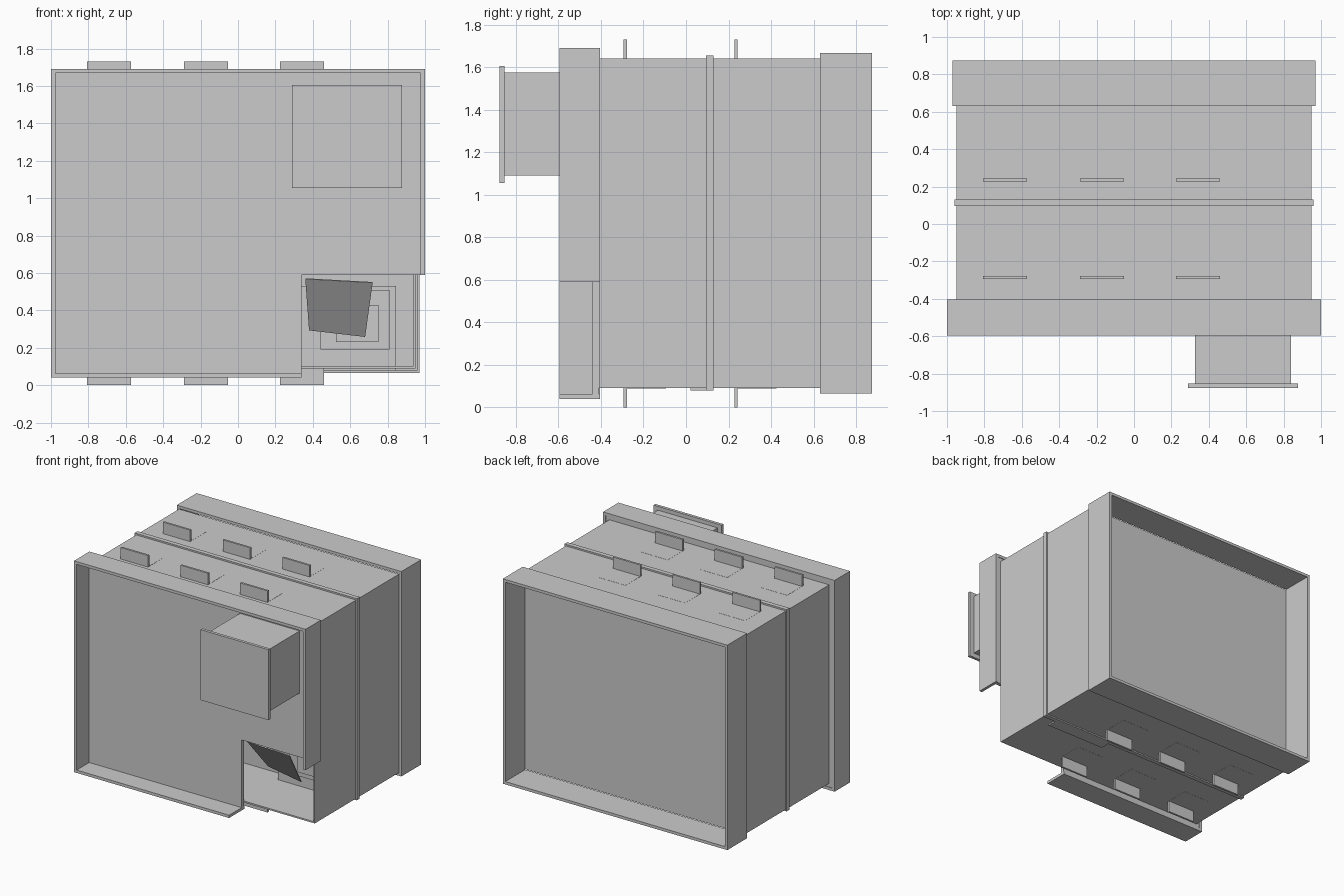
import bpy
import bmesh

if "Cube" in bpy.data.objects:
    bpy.data.objects.remove(bpy.data.objects["Cube"])


def make_object(name, bm):
    bmesh.ops.recalc_face_normals(bm, faces=bm.faces[:])
    mesh = bpy.data.meshes.new(name)
    bm.to_mesh(mesh)
    bm.free()
    ob = bpy.data.objects.new(name, mesh)
    bpy.context.collection.objects.link(ob)
    return ob


def extrude_y(name, profile, y0, y1):
    """Extrude an x-z outline from y0 to y1."""
    bm = bmesh.new()
    face = bm.faces.new([bm.verts.new((x, y0, z)) for x, z in profile])
    res = bmesh.ops.extrude_face_region(bm, geom=[face])
    moved = [v for v in res["geom"] if isinstance(v, bmesh.types.BMVert)]
    bmesh.ops.translate(bm, verts=moved, vec=(0, y1 - y0, 0))
    return make_object(name, bm)


def box(name, x0, x1, y0, y1, z0, z1):
    return extrude_y(name, [(x0, z0), (x1, z0), (x1, z1), (x0, z1)], y0, y1)


def tube(name, hw, z0, z1, y0, y1, t):
    """Rectangular sleeve open at both ends."""
    bm = bmesh.new()
    rings = []
    for y in (y0, y1):
        for d in (0, t):
            w = hw - d
            rings.append([bm.verts.new((x, y, z)) for x, z in
                          ((-w, z0 + d), (w, z0 + d), (w, z1 - d), (-w, z1 - d))])
    fo, fi, bo, bi = rings
    for a, b in ((fo, fi), (fi, bi), (bi, bo), (bo, fo)):
        for i in range(4):
            j = (i + 1) % 4
            bm.faces.new((a[i], a[j], b[j], b[i]))
    return make_object(name, bm)


# Main housing: hollow sleeve, middle rib and partition, rear panel
tube("housing", 0.95, 0.09, 1.64, -0.41, 0.63, 0.012)
tube("middle_rib", 0.96, 0.08, 1.655, 0.095, 0.13, 0.012)
box("partition", -0.945, 0.945, 0.112, 0.122, 0.095, 1.635)
box("rear_panel", -0.948, 0.948, 0.615, 0.63, 0.092, 1.638)

# Rear open frame
tube("rear_frame", 0.97, 0.065, 1.665, 0.63, 0.875, 0.022)

# Front open frame and panel, notched at the lower right corner
extrude_y("front_frame", [
    (0.34, 0.04), (-1, 0.04), (-1, 1.69), (1, 1.69), (1, 0.59),
    (0.977, 0.59), (0.977, 1.668), (-0.977, 1.668), (-0.977, 0.062), (0.34, 0.062),
], -0.595, -0.405)
extrude_y("front_panel", [
    (0.34, 0.062), (0.34, 0.59), (0.977, 0.59), (0.977, 1.668),
    (-0.977, 1.668), (-0.977, 0.062),
], -0.44, -0.41)

# Control box with flanged cover
box("control_box", 0.325, 0.84, -0.855, -0.44, 1.09, 1.575)
box("control_cover", 0.29, 0.877, -0.876, -0.853, 1.055, 1.605)

# Stepped outlet and tilted flap inside the notch
box("outlet_base", 0.33, 0.845, 0.02, 0.112, 0.08, 0.53)
box("outlet_step", 0.44, 0.81, 0.0, 0.02, 0.19, 0.51)
box("outlet_core", 0.525, 0.75, -0.02, 0.0, 0.23, 0.43)

bm = bmesh.new()
bm.faces.new([bm.verts.new(c) for c in (
    (0.36, -0.40, 0.57), (0.72, -0.39, 0.55), (0.68, -0.19, 0.26), (0.38, -0.17, 0.295))])
flap = make_object("flap", bm)
solid = flap.modifiers.new("thickness", "SOLIDIFY")
solid.thickness = 0.006
solid.offset = 0

# Angle brackets on the top and bottom
for label, tip, surface in (("top", 1.73, 1.64), ("bottom", 0.005, 0.09)):
    s = 1 if label == "top" else -1
    for row, y in enumerate((-0.285, 0.235)):
        for col, x in enumerate((-0.69, -0.172, 0.342)):
            name = f"{label}_bracket_{row}_{col}"
            z0, z1 = sorted((surface, tip if s > 0 else 0.0))
            box(name + "_tab", x - 0.118, x + 0.118, y - 0.008, y + 0.008, z0, z1)
            p0, p1 = sorted((surface - s * 0.01, surface + s * 0.001))
            box(name + "_plate", x - 0.118, x + 0.118, y + 0.008, y + 0.19, p0, p1)
